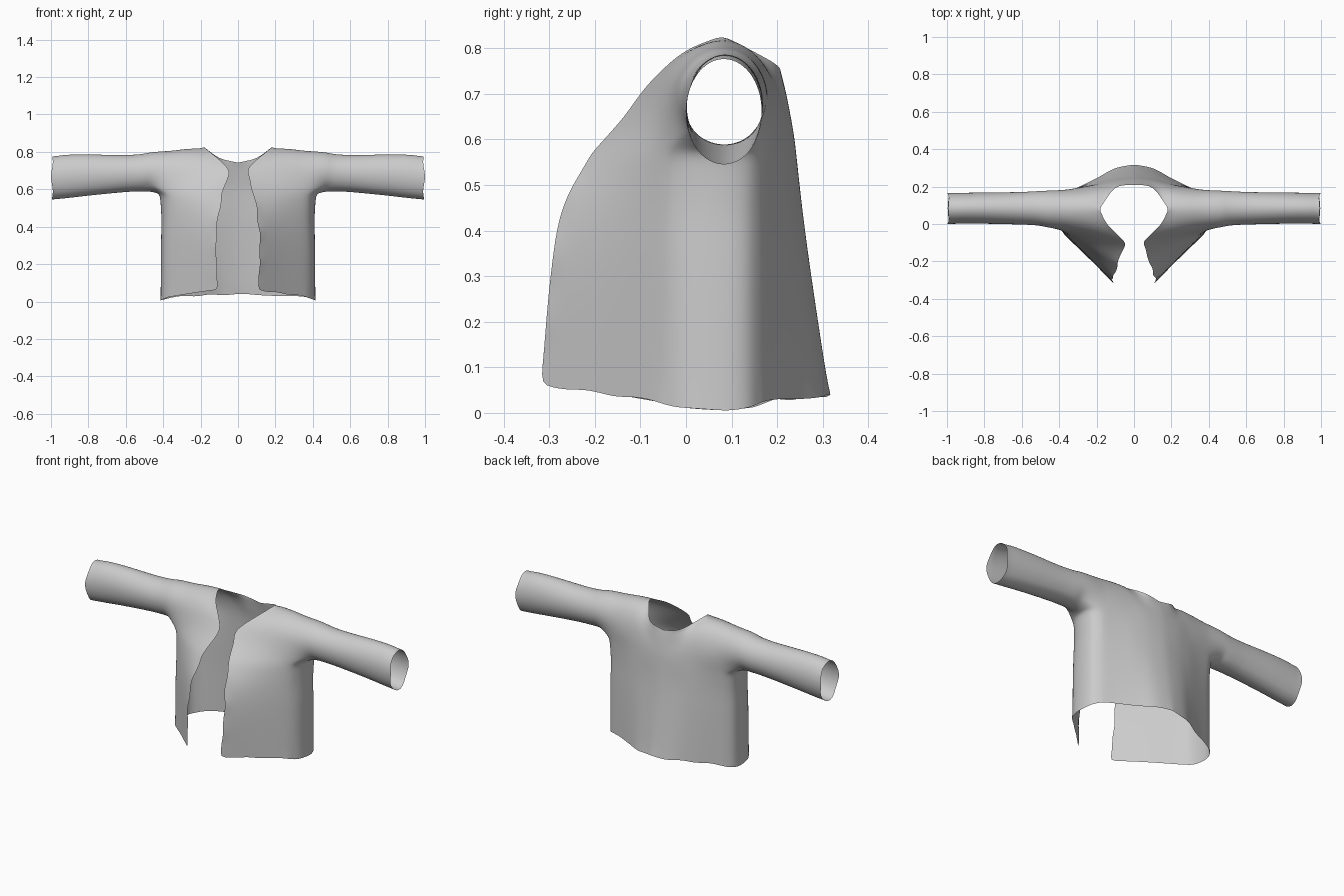
import bpy, bmesh, math
from mathutils import Vector as V

if "Cube" in bpy.data.objects:
    bpy.data.objects.remove(bpy.data.objects["Cube"])

def spline(pts, k):
    """Catmull-Rom curve through pts with k steps per span."""
    p = [V(q) for q in pts]
    p = [2 * p[0] - p[1]] + p + [2 * p[-1] - p[-2]]
    out = []
    for i in range(1, len(p) - 2):
        a, b, c, d = p[i - 1:i + 3]
        for s in range(k):
            t = s / k
            out.append(0.5 * (2 * b + (c - a) * t + (2 * a - 5 * b + 4 * c - d) * t * t
                              + (3 * b - a - 3 * c + d) * t ** 3))
    return out + [p[-2]]

def grid(columns, k_along, k_across):
    """Resample key columns both ways; result is a list of columns."""
    cols = [spline(c, k_along) for c in columns]
    rows = [spline(r, k_across) for r in zip(*cols)]
    return [list(c) for c in zip(*rows)]

bm = bmesh.new()

def add(cols, closed=False):
    vs = [[bm.verts.new(p) for p in c] for c in cols]
    if closed:
        vs.append(vs[0])
    for a, b in zip(vs, vs[1:]):
        for i in range(len(a) - 1):
            bm.faces.new((a[i], b[i], b[i + 1], a[i + 1]))

# Body columns, hem to armpit level
f_edge = [(.108, -.318, .058), (.117, -.297, .3), (.105, -.27, .45), (.085, -.207, .57)]
f_mid = [(.24, -.185, .04), (.24, -.175, .3), (.235, -.16, .45), (.23, -.13, .57)]
f_out = [(.37, -.06, .022), (.37, -.055, .3), (.37, -.05, .45), (.37, -.047, .57)]
s_front = [(.405, .0, .008), (.402, .0, .3), (.4, .01, .45), (.405, .01, .572)]
s_mid = [(.414, .08, .0), (.412, .08, .3), (.41, .08, .45), (.418, .08, .575)]
s_back = [(.4, .135, .008), (.4, .135, .3), (.398, .135, .45), (.405, .14, .572)]
b_out = [(.36, .17, .02), (.36, .17, .3), (.36, .17, .45), (.365, .175, .57)]
b_mid = [(.28, .205, .025), (.28, .2, .3), (.28, .195, .45), (.28, .195, .57)]
b_neck = [(.19, .25, .03), (.19, .235, .3), (.19, .225, .45), (.19, .217, .57)]
b_in = [(.1, .298, .034), (.1, .264, .3), (.1, .245, .45), (.1, .235, .57)]
b_center = [(0, .318, .035), (0, .277, .3), (0, .257, .45), (0, .243, .57)]

# Yoke columns, armpit level to shoulder line or neck edge
uf_edge = [f_edge[-1], (.062, -.14, .645), (.05, -.1, .7), (.085, -.06, .745), (.145, .0, .795), (.185, .08, .828)]
uf_mid = [f_mid[-1], (.215, -.095, .64), (.21, -.067, .7), (.23, -.035, .755), (.255, .015, .8), (.275, .08, .822)]
uf_out = [f_out[-1], (.365, -.045, .625), (.36, -.036, .69), (.36, -.018, .745), (.36, .025, .792), (.36, .08, .81)]
ub_out = [b_out[-1], (.362, .183, .635), (.36, .183, .69), (.36, .168, .745), (.36, .132, .792), (.36, .08, .81)]
ub_mid = [b_mid[-1], (.28, .198, .64), (.278, .19, .7), (.275, .17, .755), (.275, .135, .8), (.275, .08, .822)]
ub_neck = [b_neck[-1], (.19, .211, .64), (.19, .2, .7), (.19, .18, .755), (.19, .14, .802), (.185, .08, .828)]
ub_in = [b_in[-1], (.1, .23, .61), (.1, .223, .65), (.1, .213, .69), (.1, .204, .73), (.1, .193, .768)]
ub_center = [b_center[-1], (0, .239, .605), (0, .233, .64), (0, .227, .675), (0, .219, .71), (0, .21, .742)]

LOW, UP, ACROSS = 6, 3, 5
side = grid([f_out, s_front, s_mid, s_back, b_out], LOW, ACROSS)
front_up = grid([uf_edge, uf_mid, uf_out], UP, ACROSS)
back_up = grid([ub_out, ub_mid, ub_neck], UP, ACROSS)
for patch in (grid([f_edge, f_mid, f_out], LOW, ACROSS), side,
              grid([b_out, b_mid, b_neck], LOW, ACROSS),
              grid([b_neck, b_in, b_center], LOW, ACROSS),
              front_up, back_up, grid([ub_neck, ub_in, ub_center], UP, ACROSS)):
    add(patch)

# Sleeve: starts on the armhole loop and runs out to the cuff
armhole = front_up[-1] + back_up[0][-2::-1] + [c[-1] for c in side[-2:0:-1]]
stations = [(.46, .08, .693, .1, .108), (.52, .084, .689, .093, .101), (.62, .084, .684, .088, .101),
            (.8, .085, .677, .085, .112), (.92, .084, .669, .084, .118), (.99, .083, .661, .084, .116)]
sleeve = []
for p in armhole:
    a = math.atan2((p.z - .69) / .12, (p.y - .075) / .11)
    keys = [p] + [(x, cy + ry * math.cos(a), cz + rz * math.sin(a)) for x, cy, cz, ry, rz in stations]
    sleeve.append(spline(keys, 5))
add(sleeve, closed=True)

# Mirror the half, weld seams and relax the cloth
bmesh.ops.mirror(bm, geom=bm.verts[:] + bm.edges[:] + bm.faces[:], axis='X', merge_dist=.0001)
bmesh.ops.remove_doubles(bm, verts=bm.verts[:], dist=.0005)
bmesh.ops.recalc_face_normals(bm, faces=bm.faces[:])
inner = [v for v in bm.verts if not v.is_boundary]
for _ in range(5):
    bmesh.ops.smooth_vert(bm, verts=inner, factor=.5, use_axis_x=True, use_axis_y=True, use_axis_z=True)

# Slightly uneven cloth edges at hem, opening and cuffs
for v in bm.verts:
    if v.is_boundary:
        if v.co.z < .1:
            v.co.z += .003 * (1 + math.sin(31 * v.co.x + 23 * v.co.y))
        elif abs(v.co.x) < .15 and v.co.y < -.1:
            v.co.x += .004 * math.sin(40 * v.co.z)
        elif abs(v.co.x) > .9:
            v.co.x *= 1.005 + .005 * math.sin(40 * v.co.z)

me = bpy.data.meshes.new("open_jacket")
bm.to_mesh(me)
bm.free()
jacket = bpy.data.objects.new("open_jacket", me)
bpy.context.collection.objects.link(jacket)
for poly in me.polygons:
    poly.use_smooth = True
sub = jacket.modifiers.new("smooth_cloth", 'SUBSURF')
sub.levels = sub.render_levels = 1
